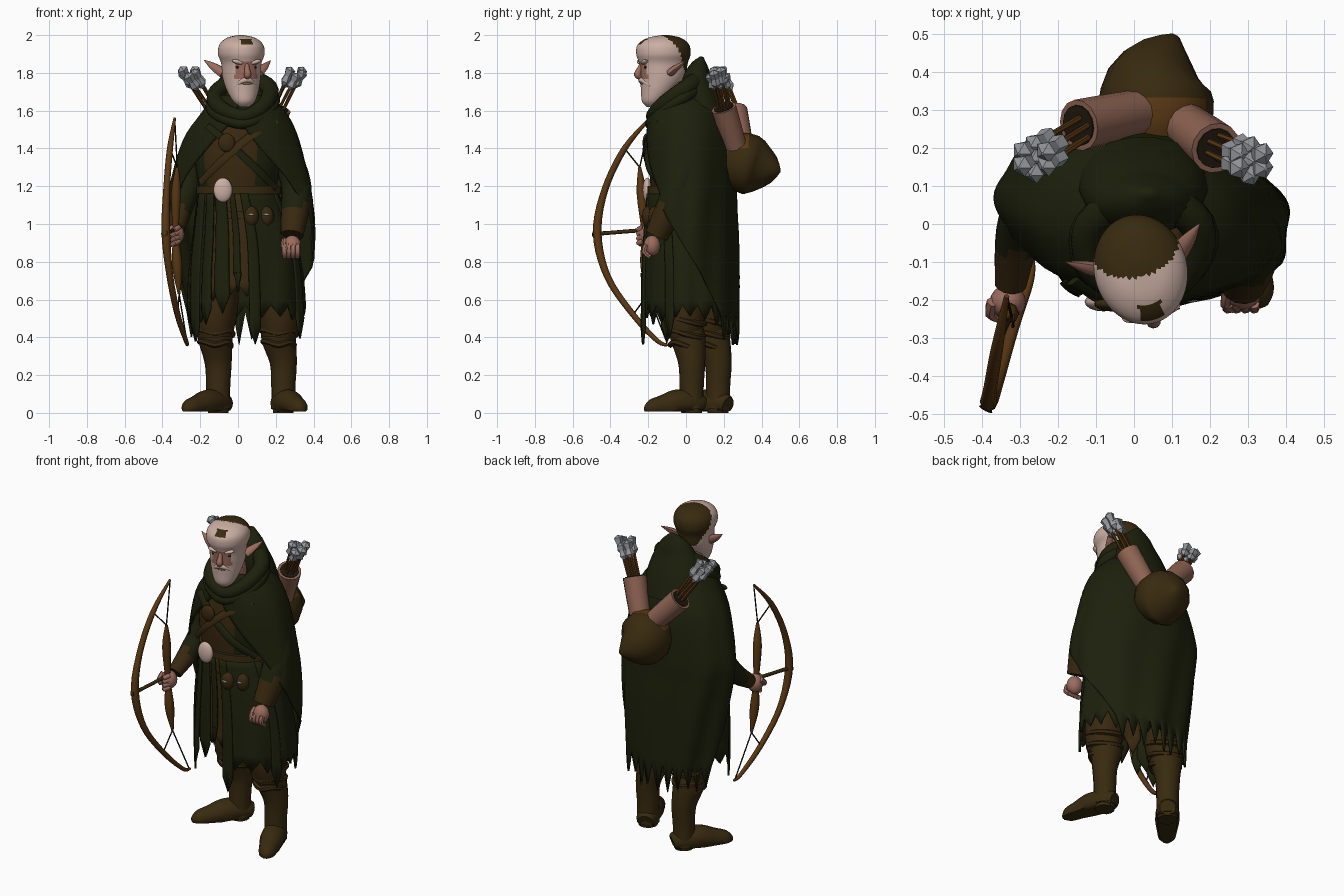
import bpy, bmesh, math, random
from mathutils import Vector, Matrix

random.seed(4)
if "Cube" in bpy.data.objects:
    bpy.data.objects.remove(bpy.data.objects["Cube"], do_unlink=True)


def material(name, *rgb):
    m = bpy.data.materials.new(name)
    m.use_nodes = True
    m.diffuse_color = (*rgb, 1)
    m.node_tree.nodes["Principled BSDF"].inputs["Base Color"].default_value = (*rgb, 1)
    return m


GREEN = material("forest green", .012, .0145, .0035)
BROWN = material("dark brown", .04, .023, .005)
CLOTH = material("brown cloth", .04, .021, .005)
WOOD = material("bow wood", .105, .04, .007)
LEATHER = material("tan leather", .27, .125, .085)
SKIN = material("skin", .33, .15, .11)
PALE = material("pale hair", .6, .43, .37)
GREY = material("grey feather", .3, .31, .33)
BLACK = material("shadow brown", .014, .009, .004)


def finish(name, bm, mats, smooth=True, rule=None):
    bmesh.ops.recalc_face_normals(bm, faces=bm.faces)
    if rule:
        for f in bm.faces:
            f.material_index = rule(f.calc_center_median())
    me = bpy.data.meshes.new(name)
    bm.to_mesh(me)
    bm.free()
    for m in mats:
        me.materials.append(m)
    ob = bpy.data.objects.new(name, me)
    bpy.context.collection.objects.link(ob)
    if smooth:
        bpy.ops.object.select_all(action='DESELECT')
        ob.select_set(True)
        bpy.context.view_layer.objects.active = ob
        bpy.ops.object.shade_smooth_by_angle(angle=math.radians(50))
    return ob


def spline(rows, sub, closed=False):
    """Catmull-Rom through rows of numbers."""
    rows = [Vector(r) for r in rows]
    n, out = len(rows), []
    get = (lambda i: rows[i % n]) if closed else (lambda i: rows[max(0, min(n - 1, i))])
    for i in range(n if closed else n - 1):
        a, b, c, d = (get(i + k) for k in (-1, 0, 1, 2))
        for s in range(sub):
            t = s / sub
            out.append(.5 * (2 * b + (c - a) * t + (2 * a - 5 * b + 4 * c - d) * t * t
                             + (3 * b - a - 3 * c + d) * t ** 3))
    return out if closed else out + [rows[-1]]


def skin_rings(bm, rings, closed=False):
    vs = [[bm.verts.new(p) for p in r] for r in rings]
    n = len(vs[0])
    for a, b in zip(vs, vs[1:] + vs[:1] if closed else vs[1:]):
        for i in range(n):
            j = (i + 1) % n
            bm.faces.new((a[i], a[j], b[j], b[i]))
    if not closed:
        bm.faces.new(vs[0])
        bm.faces.new(vs[-1])


def tube(name, path, mats, sides=10, sub=4, closed=False, squash=1, smooth=True, rule=None, floor=-9):
    """Sweep a circle; each path row is x, y, z, radius."""
    rows = spline(path, sub, closed)
    pts, n = [r.to_3d() for r in rows], len(rows)
    u, rings = None, []
    for i, p in enumerate(pts):
        nxt = pts[(i + 1) % n] if closed else pts[min(i + 1, n - 1)]
        t = (nxt - (pts[i - 1] if closed else pts[max(i - 1, 0)])).normalized()
        if u is None:
            u = Vector((1, 0, 0)) if abs(t.x) < .9 else Vector((0, 0, 1))
        u = (u - t * u.dot(t)).normalized()
        v, r = t.cross(u), max(rows[i][3], .001)
        ring = [p + r * (u * math.cos(a) + v * squash * math.sin(a))
                for a in (k * math.tau / sides for k in range(sides))]
        rings.append([Vector((q.x, q.y, max(q.z, floor))) for q in ring])
    bm = bmesh.new()
    skin_rings(bm, rings, closed)
    return finish(name, bm, mats, smooth, rule)


def around(cx, cy, rx, ry, deg):
    a = math.radians(deg)
    return cx + rx * math.sin(a), cy - ry * math.cos(a)


def loft(name, levels, mats, sides=28, sub=4, rule=None):
    """Stack horizontal ellipses; rows are z, cx, cy, rx, ry."""
    bm = bmesh.new()
    skin_rings(bm, [[(*around(*r[1:], k * 360 / sides), r[0]) for k in range(sides)]
                    for r in spline(levels, sub)])
    return finish(name, bm, mats, rule=rule)


def drape(name, levels, mat, cols=16, jag=0.0, fold=0.0, turn=0, tooth=4):
    """Hanging cloth with a toothed hem; rows are z, cx, cy, rx, ry, start and end angle from the front."""
    rows, bm, grid = spline(levels, 4), bmesh.new(), []
    depth = [random.uniform(.5, 1) * jag for _ in range(cols // tooth + 1)]
    for i, r in enumerate(rows):
        line = []
        for k in range(cols + 1):
            a = r[5] + (r[6] - r[5]) * k / cols
            w = 1 + fold * i / len(rows) * math.sin(math.radians(a) * 9 + i * .15)
            x, y = around(r[1], r[2], r[3] * w, r[4] * w, a)
            drop = depth[k // tooth] * (1 - abs(k % tooth * 2 / tooth - 1)) if i == len(rows) - 1 else 0
            line.append(bm.verts.new((x, y, r[0] - drop)))
        grid.append(line)
    for a, b in zip(grid, grid[1:]):
        for k in range(cols):
            bm.faces.new((a[k], a[k + 1], b[k + 1], b[k]))
    bm.transform(Matrix.Rotation(math.radians(turn), 4, 'Z'))
    ob = finish(name, bm, [mat])
    s = ob.modifiers.new("thickness", 'SOLIDIFY')
    s.thickness, s.offset = .012, 0


def ball(name, loc, size, mat, rot=(0, 0, 0)):
    bm = bmesh.new()
    bmesh.ops.create_uvsphere(bm, u_segments=16, v_segments=10, radius=1)
    ob = finish(name, bm, [mat])
    ob.location, ob.scale, ob.rotation_euler = loc, size, rot
    return ob


# Legs: trousers, wraps, boots; the right leg stands further back and turns outward
for side, ax, ay, kx, ky, tx, ty in (("left", .24, .03, .215, -.01, .335, -.205),
                                     ("right", -.105, .17, -.12, .12, -.275, -.04)):
    tube(side + "_boot_shaft", [(ax, ay, .02, .065), (ax, ay, .14, .064), (ax, ay, .27, .072),
                                (kx, ky + .02, .4, .092), (kx, ky, .47, .085)], [BROWN], 16)
    dx, dy = tx - ax, ty - ay
    foot = [(-.25, .04, .045), (-.1, .05, .062), (.3, .055, .07), (.65, .036, .058), (.92, .024, .045), (1.05, .018, .015)]
    tube(side + "_boot_foot", [(ax + dx * f, ay + dy * f, z, r) for f, z, r in foot], [BROWN], 14, floor=.008)
    loft(side + "_heel", [(0, ax, ay, .055, .055), (.04, ax, ay, .06, .06)], [BROWN], 14, 1)
    tube(side + "_trouser", [(kx, ky, .4, .09), (kx, ky, .5, .11), (kx * .9, ky, .65, .115),
                             (kx * .75, ky * .5, .9, .1)], [CLOTH], 14)
    for h, r in ((.36, .082), (.42, .092), (.49, .099)):
        tube(side + "_leg_wrap", [(*around(kx, ky + .01, r, r, -a), h + .02 * math.sin(a), .016)
                                  for a in range(0, 360, 45)], [CLOTH], 6, 3, closed=True)

# Torso, belt, straps and buckle
loft("torso", [(.95, .01, -.01, .21, .17), (1.15, 0, -.02, .2, .165), (1.35, 0, -.01, .23, .185),
               (1.52, .01, 0, .2, .17), (1.64, .02, -.03, .1, .1)], [CLOTH, GREEN],
     rule=lambda p: int(p.x > .1 or p.x < -.17))
for h in (1.03, 1.16):
    loft("belt", [(h, .005, -.015, .225, .19), (h + .04, .005, -.015, .225, .19)], [BROWN], sub=1)
strap = dict(sides=8, squash=.4)
tube("chest_strap", [(.2, -.14, 1.55, .025), (.06, -.205, 1.46, .025), (-.08, -.205, 1.34, .025),
                     (-.2, -.12, 1.22, .02)], [CLOTH], **strap)
tube("cross_strap", [(-.16, -.15, 1.52, .022), (-.04, -.205, 1.42, .022), (.1, -.195, 1.29, .022),
                     (.2, -.11, 1.19, .02)], [GREEN], **strap)
ball("strap_knot", (-.06, -.21, 1.43), (.045, .02, .05), CLOTH)
ball("belt_buckle", (-.08, -.205, 1.18), (.05, .025, .065), PALE)
for x, y in ((.07, -.2), (.15, -.165)):
    ball("belt_pouch", (x, y, 1.04), (.04, .035, .055), CLOTH)
    ball("pouch_clasp", (x, y - .035, 1.05), (.018, .006, .006), GREY)

# Tunic skirt in ragged panels
shape = [(1.16, 0, -.02, .21, .175), (.95, .03, -.01, .265, .2), (.75, .04, .005, .295, .222), (.57, .045, .01, .305, .232)]


def panel(name, mat, a0, a1, bottom, grow=0, cols=4, jag=.05):
    rows = [(z if z > .6 else bottom, cx, cy, rx + grow, ry + grow, a0, a1) for z, cx, cy, rx, ry in shape]
    drape(name, rows, mat, cols, jag, .03)


panel("skirt_left", GREEN, 6, 200, .57, cols=40, jag=.11)
panel("skirt_right", GREEN, -170, -42, .57, cols=24, jag=.1)
panel("front_cloth", CLOTH, -46, 10, .68, -.015, 12, .1)
for a0, a1, low in ((-32, -17, .62), (-12, -5, .74), (3, 14, .45), (-70, -54, .46), (-48, -36, .55), (60, 72, .5)):
    panel("hanging_strip", GREEN, a0, a1, low, .008, 4, .11)

# Cloak, open at the front and swept back on the left, with the left shoulder leading
cloak = [(1.68, .02, .0, .14, .13, 0, 0), (1.58, .03, .01, .225, .19, 2, 2), (1.44, .015, .02, .305, .22, 20, 22),
         (1.2, .01, .03, .37, .225, 55, 55), (1.07, .02, .03, .38, .23, 70, 62), (.92, .03, .035, .37, .235, 90, 78),
         (.72, .035, .04, .345, .235, 118, 90), (.53, .035, .045, .315, .23, 140, 100)]
drape("cloak", [(*r[:5], r[5], 360 - r[6]) for r in cloak], GREEN, 60, .18, .04, -10, 6)

# Cowl folds around the neck and the hood hanging behind
for dz, grow, thin in ((0, 0, 0), (-.04, .015, .01)):
    tube("cowl", [(.03, -.175 - grow, 1.57 + dz, .038 - thin), (.14 + grow, -.125, 1.63 + dz, .042 - thin),
                  (.165 + grow, 0, 1.72 + dz, .046 - thin), (.03, .075 + grow, 1.77 + dz, .05 - thin),
                  (-.11 - grow, 0, 1.7 + dz, .045 - thin), (-.1 - grow, -.125, 1.62 + dz, .042 - thin)],
         [GREEN], 12, 5, closed=True)
tube("hood", [(.02, .13, 1.5, .17), (.025, .09, 1.62, .17), (.03, .06, 1.74, .14),
              (.035, .07, 1.83, .085), (.04, .085, 1.885, .015)], [GREEN], 18, squash=.62)
ball("neck", (.02, -.07, 1.67), (.075, .075, .12), SKIN)


# Head: scalp, beard and face coloured by region
def head_rule(p):
    if p.y > -.14 + (2 - p.z) * .62 + p.x * p.x * 2:
        return 1
    if abs(p.x) < .03 and 1.95 < p.z < 1.982 and p.y < -.15:
        return 1
    return 2 if abs(p.x) < .06 and 1.765 < p.z < 1.855 and p.y < -.2 else 0


head = loft("head", [(1.62, 0, -.19, .025, .02), (1.65, 0, -.18, .058, .055), (1.71, 0, -.15, .085, .09),
                     (1.78, 0, -.125, .1, .12), (1.85, 0, -.12, .105, .13), (1.9, 0, -.12, .122, .145),
                     (1.95, 0, -.12, .114, .137), (1.985, 0, -.115, .075, .09), (2, 0, -.11, .015, .02)],
            [PALE, BROWN, SKIN], 64, 6, head_rule)
nose = tube("nose", [(0, -.235, 1.855, .012), (0, -.25, 1.82, .014), (0, -.26, 1.79, .02), (0, -.24, 1.775, .012)], [SKIN])
parts = [head, nose, ball("mouth", (0, -.237, 1.745), (.03, .009, .008), SKIN),
         tube("moustache", [(-.06, -.205, 1.73, .01), (0, -.243, 1.765, .015), (.06, -.205, 1.73, .01)], [PALE])]
for s in (-1, 1):
    parts += [ball("eye", (s * .042, -.228, 1.83), (.016, .009, .008), BLACK),
              ball("brow", (s * .045, -.234, 1.857), (.035, .018, .012), PALE, (0, s * -.25, 0))]
pivot = Matrix.Translation((.015, -.11, 0))
for ob in parts:
    ob.matrix_world = pivot @ Matrix.Rotation(math.radians(14), 4, 'Z') @ Matrix.Translation((0, .11, 0)) @ ob.matrix_basis
for name, base, tip in (("left_ear", (.11, -.085, 1.8), (.172, 0, 1.865)), ("right_ear", (-.08, -.125, 1.8), (-.18, -.1, 1.868))):
    mid = Vector(base).lerp(Vector(tip), .5)
    tube(name, [(*base, .028), (*mid, .021), (*tip, .002)], [SKIN], 8, squash=.75)

# Arms and fists
tube("left_arm", [(.19, .01, 1.5, .05), (.25, 0, 1.38, .075), (.305, -.03, 1.22, .08), (.305, -.08, 1.1, .078), (.285, -.155, .94, .062)],
     [GREEN, CLOTH], 14, rule=lambda p: int(p.z < 1.1))
tube("right_arm", [(-.15, .06, 1.5, .05), (-.2, .06, 1.38, .07), (-.265, .05, 1.2, .07), (-.305, -.03, 1.07, .06), (-.325, -.16, .97, .042)],
     [GREEN, CLOTH], 14, rule=lambda p: int(p.y < -.08))
for side, x, y, z in (("left", .287, -.18, .885), ("right", -.332, -.205, .945)):
    ball(side + "_hand", (x, y, z), (.048, .045, .055), SKIN)
    for k in range(4):
        if side == "right":
            h = z - .045 + k * .024
            curl = [(x + .02, y - .02, h + .01, .014), (x, y - .045, h, .015), (x - .02, y - .02, h - .01, .012)]
        else:
            fx = x - .04 + k * .023
            curl = [(fx, y - .03, z + .005, .014), (fx, y - .042, z - .03, .015), (fx, y - .01, z - .06, .013)]
        tube(side + "_finger", curl, [SKIN], 7, 2)
    tube(side + "_thumb", [(x - .04, y, z + .03, .016), (x - .045, y - .03, z, .016), (x - .025, y - .045, z - .02, .011)], [SKIN], 7, 2)

# Bow: outer limb, inner grip, bar and strings
tube("bow_limb", [(-.335, -.19, 1.56, .007), (-.36, -.325, 1.4, .016), (-.378, -.43, 1.18, .018), (-.382, -.47, .95, .023),
                  (-.36, -.415, .72, .018), (-.32, -.28, .52, .016), (-.275, -.15, .38, .012), (-.268, -.09, .36, .007)], [WOOD], 8, 5)
tube("bow_grip", [(-.322, -.245, 1.3, .008), (-.328, -.235, 1.16, .026), (-.33, -.22, .95, .016),
                  (-.322, -.215, .78, .027), (-.312, -.2, .63, .007)], [WOOD], 8)
tube("bow_bar", [(-.39, -.488, .95, .02), (-.38, -.45, .95, .011), (-.335, -.2, .97, .011)], [BROWN], 8)
for a, b in (((-.335, -.19, 1.55), (-.322, -.245, 1.3)), ((-.36, -.325, 1.4), (-.322, -.245, 1.3)),
             ((-.27, -.1, .37), (-.312, -.2, .63)), ((-.32, -.28, .52), (-.312, -.2, .63))):
    tube("bow_string", [(*a, .004), (*b, .004)], [BLACK], 5, 1)

# Back bag with two quivers of arrows
tube("bag", [(.06, .19, 1.3, .1), (.06, .25, 1.315, .14), (.058, .32, 1.32, .152), (.06, .385, 1.305, .13),
             (.085, .45, 1.29, .075), (.11, .495, 1.28, .012)], [BROWN, WOOD], 12, 2, squash=1.07,
     rule=lambda p: int(p.y < .32 and p.z > 1.4))
for low, top, end in (((.04, .3, 1.4), (-.145, .26, 1.595), (-.25, .18, 1.765)),
                      ((.115, .275, 1.37), (.215, .2, 1.615), (.298, .17, 1.765))):
    low, top, end = Vector(low), Vector(top), Vector(end)
    axis = (top - low).normalized()
    tube("quiver", [(*low, .058), (*low.lerp(top, .5), .064), (*top, .068)], [LEATHER], 14)
    tube("quiver_mouth", [(*(top - axis * .01), .054), (*(top + axis * .004), .054)], [BLACK], 14, 1)
    for k in range(7):
        off = Vector(around(0, 0, 1, 1, k * 60)).to_3d() * (k < 6)
        a, b = top - axis * .05 + off * .03, end + off * .036 + Vector((0, 0, .015 * (k % 3)))
        tube("arrow_shaft", [(*a, .008), (*b, .008)], [WOOD], 6, 1)
        tube("arrow_feather", [(*a.lerp(b, f), r) for f, r in ((.72, .006), (.82, .027), (.95, .02), (1.1, .03), (1.16, .004))],
             [GREY], 5, 1, smooth=False)
